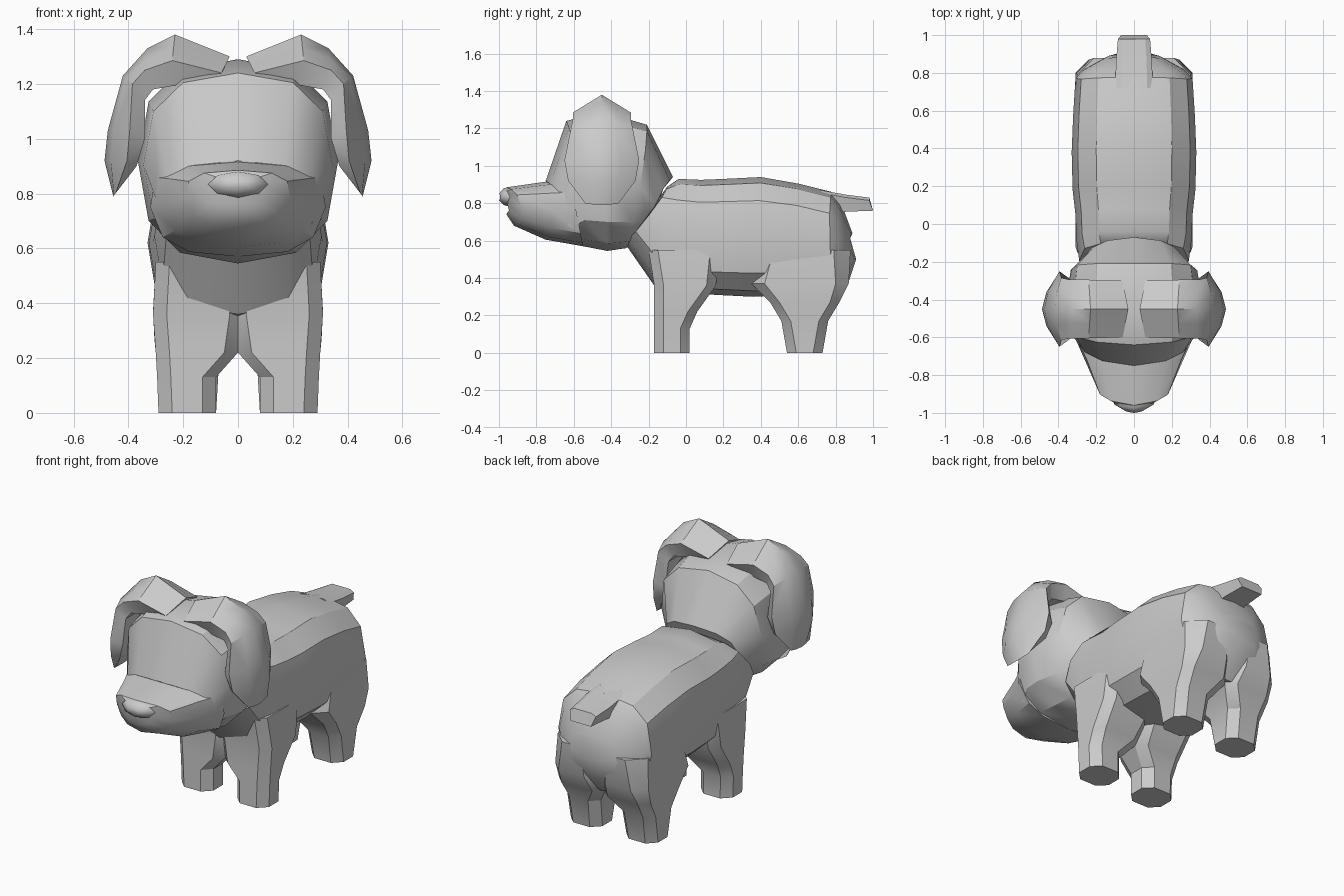
import bpy, bmesh, math
from mathutils import Vector


def skin(name, rings, angle=32):
    """Join equal-length vertex rings into a capped tube."""
    bm = bmesh.new()
    loops = [[bm.verts.new(p) for p in r] for r in rings]
    n = len(loops[0])
    for a, b in zip(loops, loops[1:]):
        for i in range(n):
            j = (i + 1) % n
            bm.faces.new((a[i], a[j], b[j], b[i]))
    bm.faces.new(loops[0])
    bm.faces.new(loops[-1])
    bmesh.ops.recalc_face_normals(bm, faces=bm.faces)
    me = bpy.data.meshes.new(name)
    bm.to_mesh(me)
    bm.free()
    ob = bpy.data.objects.new(name, me)
    bpy.context.collection.objects.link(ob)
    bpy.ops.object.select_all(action='DESELECT')
    ob.select_set(True)
    bpy.context.view_layer.objects.active = ob
    bpy.ops.object.shade_smooth_by_angle(angle=math.radians(angle))
    return ob


def spow(v, p):
    return math.copysign(abs(v) ** p, v) if abs(v) > 1e-6 else 0.0


def slanted_ring(by, bz, ty, tz, hw, bow, p=0.72, lift=0.0, n=12):
    """Rounded-box ring between a bottom and top point, sides bowed along y."""
    pts = []
    for i in range(n):
        t = 2 * math.pi * i / n
        cx, s = spow(math.cos(t), p), spow(math.sin(t), p)
        k = (s + 1) / 2
        w = hw * (1 + lift * s)
        pts.append((w * cx, by + (ty - by) * k + bow * cx * cx, bz + (tz - bz) * k))
    return pts


def leg_ring(z, x0, x1, y0, y1, c=0.05):
    """Chamfered rectangle."""
    return [(x0 + c, y0, z), (x1 - c, y0, z), (x1, y0 + c, z), (x1, y1 - c, z),
            (x1 - c, y1, z), (x0 + c, y1, z), (x0, y1 - c, z), (x0, y0 + c, z)]


def flip(rings):
    return [[(-x, y, z) for x, y, z in r] for r in rings]


# Body: bottom y,z  top y,z  half width  bow
body = [(-0.33, 0.59, -0.10, 0.89, 0.29, 0.02),
        (-0.17, 0.36, -0.04, 0.93, 0.305, 0.02),
        (0.02, 0.32, 0.08, 0.925, 0.31, 0),
        (0.16, 0.31, 0.20, 0.93, 0.325, 0),
        (0.36, 0.30, 0.40, 0.94, 0.33, 0),
        (0.56, 0.31, 0.60, 0.905, 0.322, 0),
        (0.80, 0.28, 0.78, 0.86, 0.31, -0.02),
        (0.87, 0.38, 0.83, 0.80, 0.275, -0.04),
        (0.91, 0.50, 0.89, 0.64, 0.15, -0.02)]
skin("body", [slanted_ring(*r) for r in body])

# Head
head = [(-0.20, 0.64, -0.07, 0.94, 0.24, -0.03),
        (-0.32, 0.56, -0.21, 1.22, 0.335, 0.02),
        (-0.42, 0.545, -0.45, 1.29, 0.365, 0),
        (-0.55, 0.57, -0.64, 1.24, 0.345, 0.03),
        (-0.65, 0.59, -0.75, 0.92, 0.29, 0.06)]
skin("head", [slanted_ring(*r, p=0.78) for r in head])

# Snout
snout = [(-0.55, 0.57, -0.62, 0.93, 0.32, 0),
         (-0.75, 0.605, -0.75, 0.915, 0.265, 0.04),
         (-0.92, 0.68, -0.96, 0.885, 0.19, 0.06),
         (-0.96, 0.74, -0.975, 0.86, 0.09, 0.02)]
skin("snout", [slanted_ring(*r, p=0.72, lift=0.08) for r in snout])

# Nose
nose = [(-0.93, 0.78, -0.93, 0.885, 0.115, 0.01),
        (-0.975, 0.79, -0.975, 0.88, 0.105, 0.02),
        (-1.0, 0.815, -1.0, 0.85, 0.045, 0.01)]
skin("nose", [slanted_ring(*r, p=1, n=8) for r in nose], 60)

# Legs
front_leg = [leg_ring(0.0, 0.08, 0.29, -0.17, 0.02),
             leg_ring(0.13, 0.08, 0.295, -0.17, 0.02),
             leg_ring(0.22, 0.0, 0.30, -0.17, 0.06),
             leg_ring(0.36, -0.02, 0.31, -0.17, 0.16),
             leg_ring(0.55, 0.0, 0.30, -0.20, 0.18)]
hind_leg = [leg_ring(0.0, 0.08, 0.29, 0.54, 0.73),
            leg_ring(0.17, 0.07, 0.295, 0.51, 0.76),
            leg_ring(0.27, 0.0, 0.305, 0.45, 0.82),
            leg_ring(0.37, 0.0, 0.31, 0.35, 0.87, 0.07),
            leg_ring(0.55, 0.0, 0.30, 0.38, 0.88, 0.09)]


# Ears: folded strap then hanging flap (ridge x,z  edge x,z  inner x,z  half width)
ear_path = [(0.03, 1.30, 0.06, 1.24, 0.07, 1.21, 0.15),
            (0.23, 1.38, 0.24, 1.285, 0.20, 1.20, 0.155),
            (0.33, 1.33, 0.34, 1.25, 0.31, 1.18, 0.155),
            (0.42, 1.23, 0.385, 1.20, 0.34, 1.14, 0.165),
            (0.475, 1.03, 0.395, 1.03, 0.34, 1.0, 0.20),
            (0.487, 0.92, 0.405, 0.92, 0.37, 0.90, 0.18),
            (0.455, 0.79, 0.447, 0.80, 0.44, 0.81, 0.09)]
ear = []
for i, (ox, oz, ex, ez, ix, iz, w) in enumerate(ear_path):
    f = 0.5 if i < 3 else 0.72
    mx, mz = ex + (ox - ex) * f, ez + (oz - ez) * f
    ear.append([(ox, -0.45, oz), (mx, -0.45 + w * 0.5, mz), (ex, -0.45 + w, ez),
                (ix, -0.45 + w * 0.8, iz), (ix, -0.45 - w * 0.8, iz),
                (ex, -0.45 - w, ez), (mx, -0.45 - w * 0.5, mz)])

for part, rings in (("front_leg", front_leg), ("hind_leg", hind_leg), ("ear", ear)):
    skin(part + "_left", rings)
    skin(part + "_right", flip(rings))

# Tail
tail = []
for y0, y1, zb, zt, w in ((0.72, 0.72, 0.74, 0.87, 0.10), (0.86, 0.86, 0.755, 0.845, 0.095),
                          (1.0, 0.98, 0.76, 0.83, 0.085)):
    tail.append([(-w * 0.8, y0, zb), (w * 0.8, y0, zb), (w, y1, zt - 0.015),
                 (w * 0.7, y1, zt), (-w * 0.7, y1, zt), (-w, y1, zt - 0.015)])
skin("tail", tail, 25)
